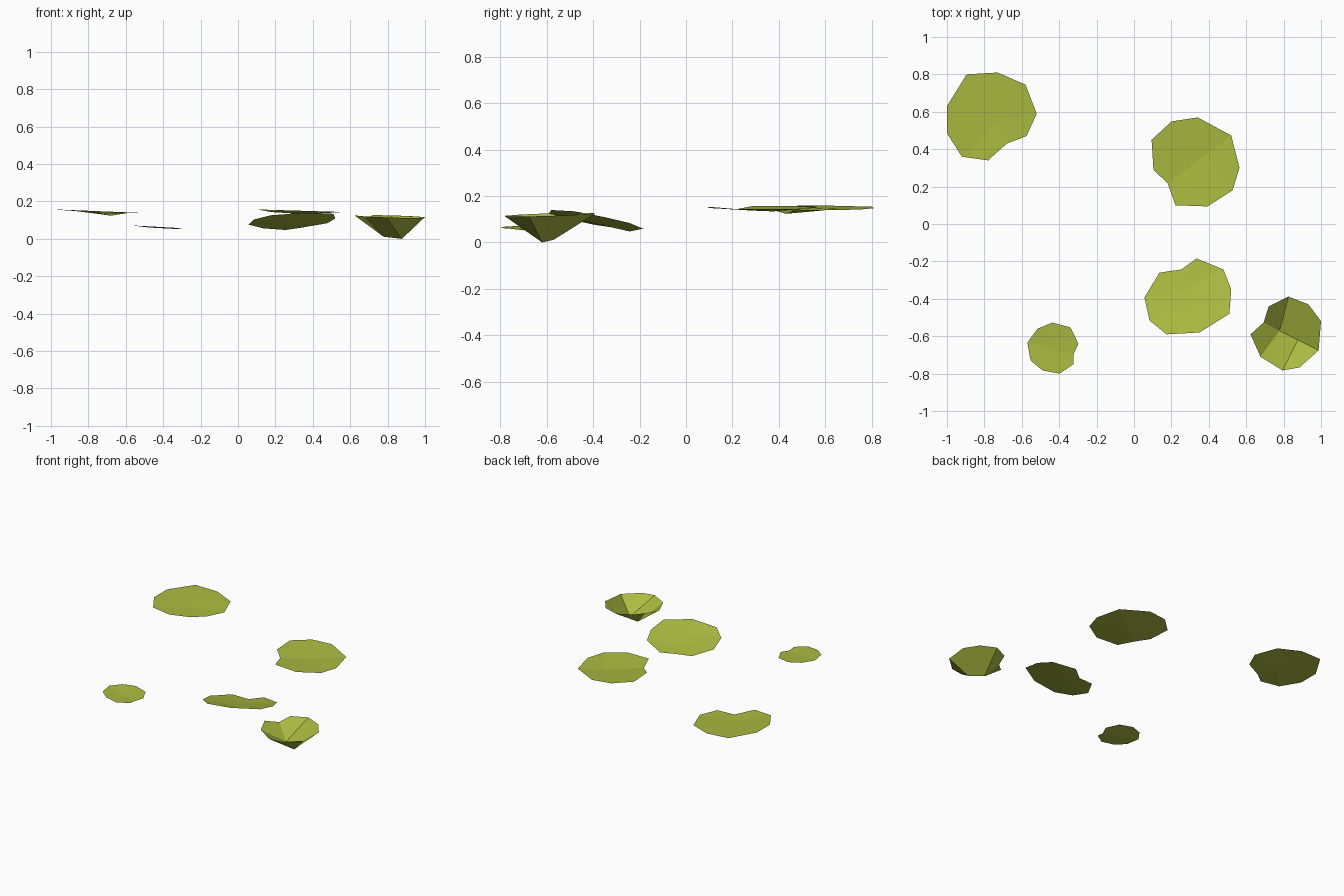
import bpy, bmesh
from mathutils import Vector

if "Cube" in bpy.data.objects:
    bpy.data.objects.remove(bpy.data.objects["Cube"])

leaf = bpy.data.materials.new("olive_leaf_green")
leaf.diffuse_color = (0.41, 0.497, 0.051, 1)
leaf.use_nodes = True
leaf.node_tree.nodes["Principled BSDF"].inputs["Base Color"].default_value = leaf.diffuse_color


def lily_pad(name, rim, height, slope, notch_drop, depths):
    """Ten-sided leaf sheet. rim runs clockwise, starting at the notch;
    slope tilts it, depths sink the two points of the central vein."""
    cx = sum(p[0] for p in rim) / len(rim)
    cy = sum(p[1] for p in rim) / len(rim)

    def on_plane(x, y, drop=0):
        return Vector((x, y, height + slope[0] * (x - cx) + slope[1] * (y - cy) - drop))

    pts = [on_plane(x, y, notch_drop if i == 0 else 0) for i, (x, y) in enumerate(rim)]
    # vein points on the line from the notch to the opposite corner
    a, b = Vector(rim[0]), Vector(rim[5])
    for t, d in zip((0.29, 0.62), depths):
        p = a.lerp(b, t)
        pts.append(on_plane(p.x, p.y, d))

    bm = bmesh.new()
    v = [bm.verts.new(p) for p in pts]
    for f in ((0, 1, 2, 10), (2, 3, 4, 5, 11, 10), (5, 6, 7, 11),
              (7, 8, 10, 11), (8, 9, 0, 10)):
        bm.faces.new([v[i] for i in reversed(f)])
    mesh = bpy.data.meshes.new(name)
    bm.to_mesh(mesh)
    bm.free()
    mesh.materials.append(leaf)
    bpy.context.collection.objects.link(bpy.data.objects.new(name, mesh))


# large flat pads at the back
lily_pad("back_left_pad",
         [(-.68, .43), (-.78, .34), (-.92, .36), (-1, .485), (-1, .63),
          (-.895, .80), (-.73, .81), (-.58, .745), (-.52, .59), (-.575, .47)],
         .149, (-.04, 0), .022, (.015, .006))
lily_pad("back_right_pad",
         [(.18, .217), (.104, .29), (.094, .45), (.20, .548), (.34, .57),
          (.52, .473), (.564, .30), (.527, .18), (.393, .094), (.222, .10)],
         .151, (-.03, 0), .012, (.015, .015))
# tilted pad, front edge raised
lily_pad("tilted_pad",
         [(.254, -.243), (.334, -.184), (.478, -.243), (.52, -.35), (.51, -.48),
          (.35, -.58), (.174, -.59), (.083, -.516), (.056, -.393), (.136, -.26)],
         .095, (.09, -.20), .016, (.016, .016))
# curled cup-shaped pad
lily_pad("curled_pad",
         [(.693, -.527), (.72, -.44), (.826, -.388), (.933, -.43), (1, -.52),
          (.987, -.676), (.885, -.767), (.794, -.783), (.676, -.71), (.623, -.59)],
         .12, (-.03, .03), .015, (.11, .117))
# small flat pad
lily_pad("small_pad",
         [(-.324, -.698), (-.324, -.75), (-.398, -.80), (-.489, -.783), (-.553, -.73),
          (-.57, -.634), (-.516, -.56), (-.436, -.527), (-.34, -.553), (-.297, -.64)],
         .064, (-.055, 0), .006, (.006, .006))
